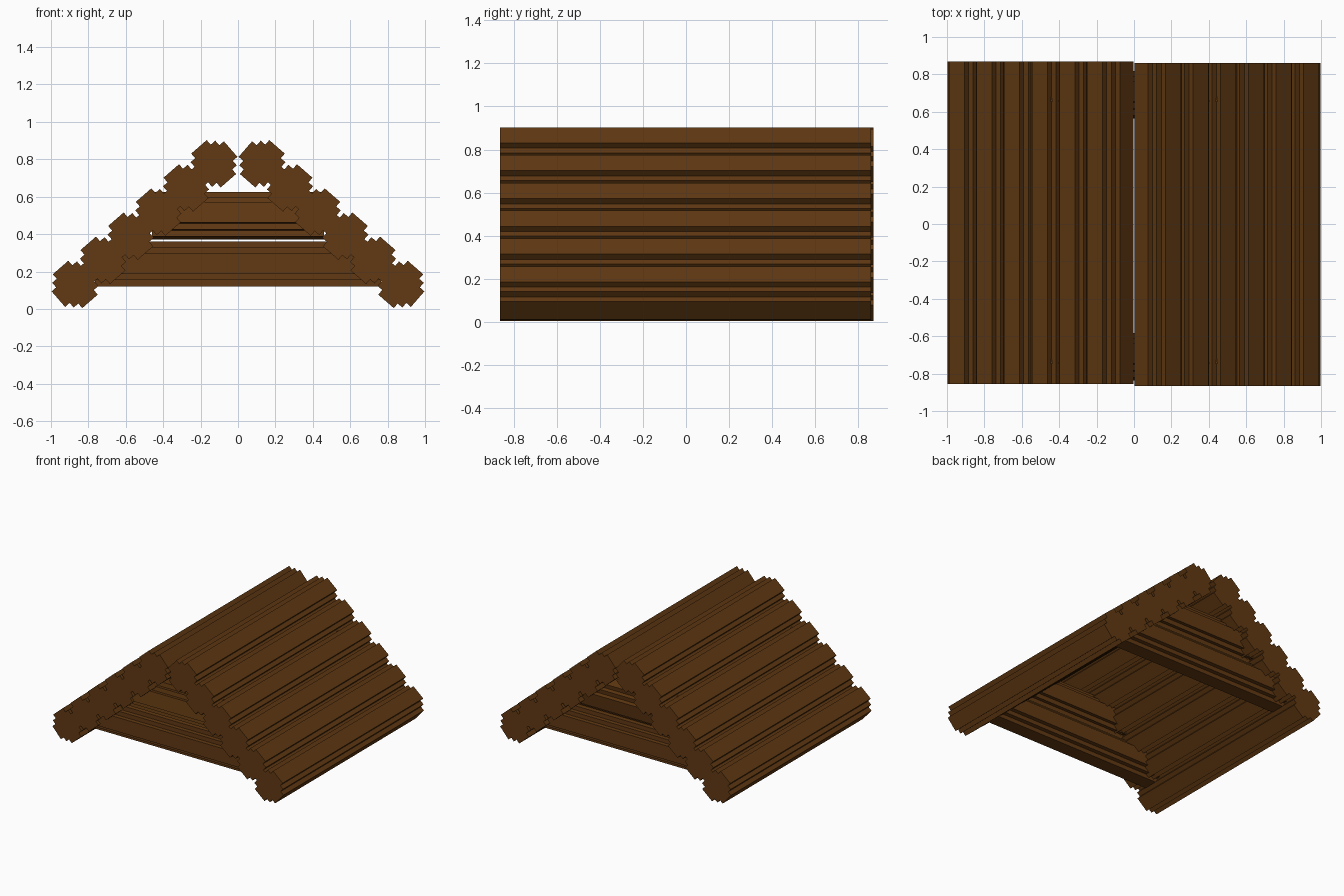
import bpy, bmesh, math
from mathutils import Matrix, Vector

if "Cube" in bpy.data.objects:
    bpy.data.objects.remove(bpy.data.objects["Cube"])

wood = bpy.data.materials.new("dark brown wood")
wood.diffuse_color = (0.12, 0.041, 0.006, 1)
wood.use_nodes = True
wood.node_tree.nodes["Principled BSDF"].inputs["Base Color"].default_value = wood.diffuse_color

# Stepped log cross-section: a square with stair-cut corners
R, M, F = 0.12, 0.0875, 0.055
corner = [(R, F), (M, F), (M, M), (F, M), (F, R)]
profile = []
for k in range(4):
    c, s = [(1, 0), (0, 1), (-1, 0), (0, -1)][k]
    profile += [(x * c - y * s, x * s + y * c) for x, y in corner]


def log(name, length, matrix):
    """Log lying along local y, centred on its origin."""
    bm = bmesh.new()
    base = bm.faces.new([bm.verts.new((x, -length / 2, z)) for x, z in profile])
    ext = bmesh.ops.extrude_face_region(bm, geom=[base], use_keep_orig=True)
    verts = [g for g in ext["geom"] if isinstance(g, bmesh.types.BMVert)]
    bmesh.ops.translate(bm, vec=(0, length, 0), verts=verts)
    bmesh.ops.recalc_face_normals(bm, faces=bm.faces)
    me = bpy.data.meshes.new(name)
    bm.to_mesh(me)
    bm.free()
    me.materials.append(wood)
    ob = bpy.data.objects.new(name, me)
    ob.matrix_world = matrix
    bpy.context.collection.objects.link(ob)
    return ob


# Roof slopes: six overlapping logs on each side
SLOPE = math.radians(41)
for side, label, y in ((-1, "left", 0.0075), (1, "right", -0.0025)):
    for i in range(6):
        t = i / 5
        pos = Vector((side * (0.87 - 0.74 * t), y, 0.131 + 0.645 * t))
        log(f"{label}_roof_log_{i + 1}", 1.725,
            Matrix.Translation(pos) @ Matrix.Rotation(side * SLOPE, 4, 'Y'))

# Gable walls: a long lower log and a shorter, slightly tilted upper log
along_x = Matrix.Rotation(math.radians(90), 4, 'Z')
for label, y in (("front", -0.71), ("back", 0.69)):
    log(f"{label}_gable_lower_log", 1.53,
        Matrix.Translation((0, y, 0.241)) @ along_x)
    log(f"{label}_gable_upper_log", 0.92,
        Matrix.Translation((0, y, 0.498))
        @ Matrix.Rotation(math.radians(-9), 4, 'X') @ along_x)
